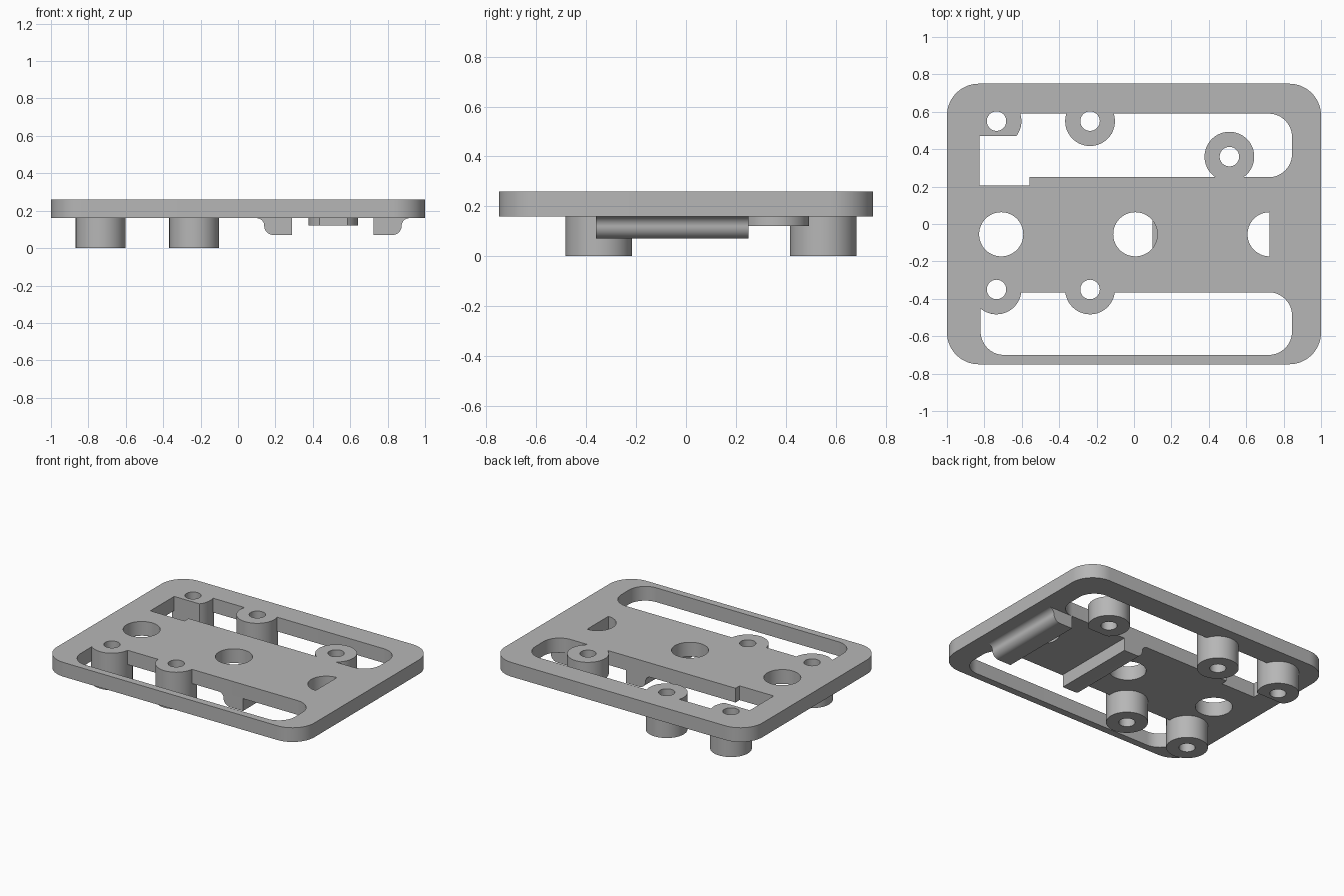
import bpy
import bmesh
from math import sin, cos, radians, degrees, asin, pi

cube = bpy.data.objects.get("Cube")
if cube:
    bpy.data.objects.remove(cube, do_unlink=True)

# Single grey material
grey = bpy.data.materials.new("plain_grey")
grey.use_nodes = True
colour = (0.47, 0.47, 0.47, 1)
grey.diffuse_color = colour
grey.node_tree.nodes["Principled BSDF"].inputs["Base Color"].default_value = colour

TOP, UNDER = 0.26, 0.16
BOSS_R, HOLE_R, CORNER_R = 0.133, 0.052, 0.125


def arc(cx, cy, r, start, end):
    """Points on an arc, angles in degrees."""
    n = max(4, round(abs(end - start) / 6))
    angles = [radians(start + (end - start) * i / n) for i in range(n + 1)]
    return [(cx + r * cos(a), cy + r * sin(a)) for a in angles]


def circle(cx, cy, r):
    return arc(cx, cy, r, 0, 360)[:-1]


def rounded_rect(hx, hy, r):
    pts = []
    for i, (sx, sy) in enumerate([(1, 1), (-1, 1), (-1, -1), (1, -1)]):
        pts += arc(sx * (hx - r), sy * (hy - r), r, 90 * i, 90 * i + 90)
    return pts


def extrude(name, outlines, low, high, along_y=False):
    """Fill closed outlines (later ones are holes) and extrude them."""
    curve = bpy.data.curves.new(name, "CURVE")
    curve.dimensions = "2D"
    curve.fill_mode = "BOTH"
    curve.extrude = (high - low) / 2
    for pts in outlines:
        spline = curve.splines.new("POLY")
        spline.points.add(len(pts) - 1)
        for p, (x, y) in zip(spline.points, pts):
            p.co = (x, y, 0, 1)
        spline.use_cyclic_u = True
    source = bpy.data.objects.new(name + "_outline", curve)
    bpy.context.collection.objects.link(source)
    graph = bpy.context.evaluated_depsgraph_get()
    mesh = bpy.data.meshes.new_from_object(source.evaluated_get(graph))
    bpy.data.objects.remove(source, do_unlink=True)
    bm = bmesh.new()
    bm.from_mesh(mesh)
    bmesh.ops.remove_doubles(bm, verts=bm.verts, dist=0.0001)
    bmesh.ops.recalc_face_normals(bm, faces=bm.faces)
    bm.to_mesh(mesh)
    bm.free()
    mesh.materials.clear()
    mesh.materials.append(grey)
    obj = bpy.data.objects.new(name, mesh)
    bpy.context.collection.objects.link(obj)
    middle = (low + high) / 2
    if along_y:
        obj.rotation_euler.x = pi / 2
        obj.location.y = middle
    else:
        obj.location.z = middle
    bpy.ops.object.select_all(action="DESELECT")
    obj.select_set(True)
    bpy.context.view_layer.objects.active = obj
    bpy.ops.object.shade_smooth_by_angle(angle=radians(35))
    return obj


# Boss centres
back_outer, back_inner = (-0.735, 0.55), (-0.235, 0.55)
front_outer, front_inner = (-0.735, -0.35), (-0.235, -0.35)
short_boss = (0.51, 0.36)
bosses = [back_outer, back_inner, front_outer, front_inner, short_boss]


def meet(centre, y):
    """Angle at which a boss circle crosses a horizontal wall."""
    return degrees(asin((y - centre[1]) / BOSS_R))


# Window outlines, running around the bosses that project into them
back_wall, mid_wall, front_wall, trim = 0.59, 0.25, -0.365, 0.47
a_short = meet(short_boss, mid_wall)
a_back = meet(back_inner, back_wall)
a_trim = meet(back_outer, trim)
a_front = meet(front_inner, front_wall)

back_window = [(-0.825, trim), (-0.825, 0.205), (-0.56, 0.205), (-0.56, mid_wall)]
back_window += arc(*short_boss, BOSS_R, 180 - a_short, a_short)
back_window += arc(0.72, mid_wall + CORNER_R, CORNER_R, -90, 0)
back_window += arc(0.72, back_wall - CORNER_R, CORNER_R, 0, 90)
back_window += arc(*back_inner, BOSS_R, a_back, -180 - a_back)
back_window += arc(*back_outer, BOSS_R, a_back, a_trim)

front_window = arc(-0.695, -0.575, CORNER_R, 180, 270)
front_window += arc(0.72, -0.575, CORNER_R, 270, 360)
front_window += arc(0.72, front_wall - CORNER_R, CORNER_R, 0, 90)
front_window += arc(*front_inner, BOSS_R, a_front, -180 - a_front)
front_window += arc(*front_outer, BOSS_R, a_front, -130)

# Plate with windows, large holes, half hole and screw holes
large_holes = [circle(-0.71, -0.055, 0.118), circle(0.007, -0.055, 0.118)]
half_hole = arc(0.725, -0.055, 0.118, 90, 270)
screw_holes = [circle(*c, HOLE_R) for c in bosses]
extrude("plate", [rounded_rect(1, 0.75, 0.17), back_window, front_window, half_hole]
        + large_holes + screw_holes, UNDER, TOP)

# Bosses below the plate; two are trimmed flat on the front
for name, c in [("back_inner_boss", back_inner), ("front_outer_boss", front_outer),
                ("front_inner_boss", front_inner)]:
    extrude(name, [circle(*c, BOSS_R), circle(*c, HOLE_R)], 0, UNDER)
for name, c, a, low in [("back_outer_boss", back_outer, a_trim, 0),
                        ("short_boss", short_boss, a_short, 0.12)]:
    extrude(name, [arc(*c, BOSS_R, a, 180 - a), circle(*c, HOLE_R)], low, UNDER)

# Pair of mirrored rails under the plate
rail = arc(0.10, 0.12, 0.04, 90, 0) + arc(0.19, 0.12, 0.05, 180, 270)
rail += [(0.29, 0.07), (0.29, UNDER)]
extrude("inner_rail", [rail], -0.36, 0.25, along_y=True)
extrude("outer_rail", [[(1.015 - x, z) for x, z in rail]], -0.36, 0.25, along_y=True)
